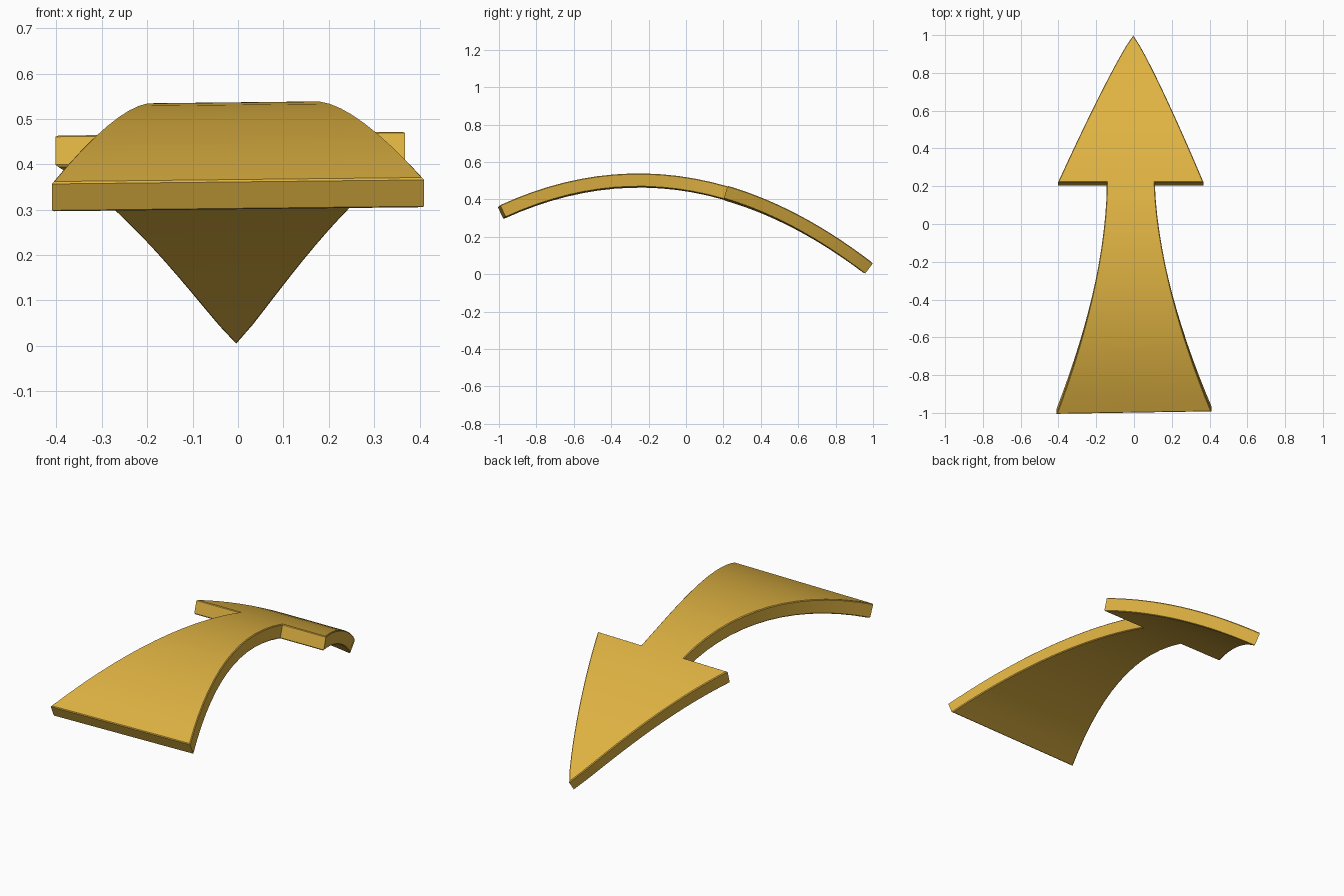
import bpy, bmesh, math

if "Cube" in bpy.data.objects:
    bpy.data.objects.remove(bpy.data.objects["Cube"])

THICK = 0.072
NECK = 0.222      # where the head meets the shaft


def top_z(y):
    return 0.537 - 0.306 * (y + 0.25) ** 2


def centre_x(y):
    if y < NECK:
        return -0.017 * (1 + y) / (1 + NECK)
    return -0.017 + 0.013 * (y - NECK) / (1 - NECK)


def shaft_half(y):
    return 0.127 + 0.283 * ((NECK - y) / (1 + NECK)) ** 1.7


def head_half(y):
    return 0.385 * max(0.0, (1 - y) / (1 - NECK)) ** 0.89


bm = bmesh.new()
below = {}


# a top vertex and its partner below, offset along the curve normal
def add_point(x, y):
    slope = -0.612 * (y + 0.25)
    n = math.sqrt(1 + slope * slope)
    yy = y + 0.016 * x * max(0.0, -y)
    z = top_z(y) + 0.011 * x
    v = bm.verts.new((x, yy, z))
    below[v] = bm.verts.new((x, yy + THICK * slope / n, z - THICK / n))
    return v


# rows of points from tail to tip
rows = []
N_SHAFT, N_HEAD = 14, 14
for i in range(N_SHAFT):
    y = -1 + (1 + NECK) * i / N_SHAFT
    c, h = centre_x(y), shaft_half(y)
    rows.append([add_point(c - h, y), add_point(c + h, y)])
c = centre_x(NECK)
neck = [add_point(c + o, NECK) for o in (-0.385, -0.127, 0.127, 0.385)]
rows.append(neck[1:3])
top = [bm.faces.new((a[0], a[1], b[1], b[0])) for a, b in zip(rows, rows[1:])]

# head, keeping the four columns so it joins the shaft cleanly
prev = neck
for i in range(1, N_HEAD):
    y = NECK + (1 - NECK) * i / N_HEAD
    c, h = centre_x(y), head_half(y)
    row = [add_point(c + h * f, y) for f in (-1, -0.33, 0.33, 1)]
    for k in range(3):
        top.append(bm.faces.new((prev[k], prev[k + 1], row[k + 1], row[k])))
    prev = row
tip = add_point(centre_x(1), 1)
for k in range(3):
    top.append(bm.faces.new((prev[k], prev[k + 1], tip)))

# underside and side walls
rim = [e for e in bm.edges if len(e.link_faces) == 1]
for f in top:
    bm.faces.new([below[v] for v in reversed(f.verts)])
for e in rim:
    a, b = e.verts
    bm.faces.new((a, b, below[b], below[a]))
bmesh.ops.recalc_face_normals(bm, faces=bm.faces[:])

# tiny chamfer along the upper and lower rims
low_rim = [bm.edges.get((below[e.verts[0]], below[e.verts[1]])) for e in rim]
bmesh.ops.bevel(bm, geom=rim + low_rim, offset=0.004, segments=1,
                affect='EDGES', clamp_overlap=True)

mesh = bpy.data.meshes.new("curved_arrow")
bm.to_mesh(mesh)
bm.free()
arrow = bpy.data.objects.new("curved_arrow", mesh)
bpy.context.collection.objects.link(arrow)

gold = bpy.data.materials.new("golden yellow")
gold.diffuse_color = (0.74, 0.45, 0.055, 1)
gold.use_nodes = True
gold.node_tree.nodes["Principled BSDF"].inputs["Base Color"].default_value = gold.diffuse_color
mesh.materials.append(gold)

bpy.context.view_layer.objects.active = arrow
arrow.select_set(True)
bpy.ops.object.shade_smooth_by_angle(angle=math.radians(30))
